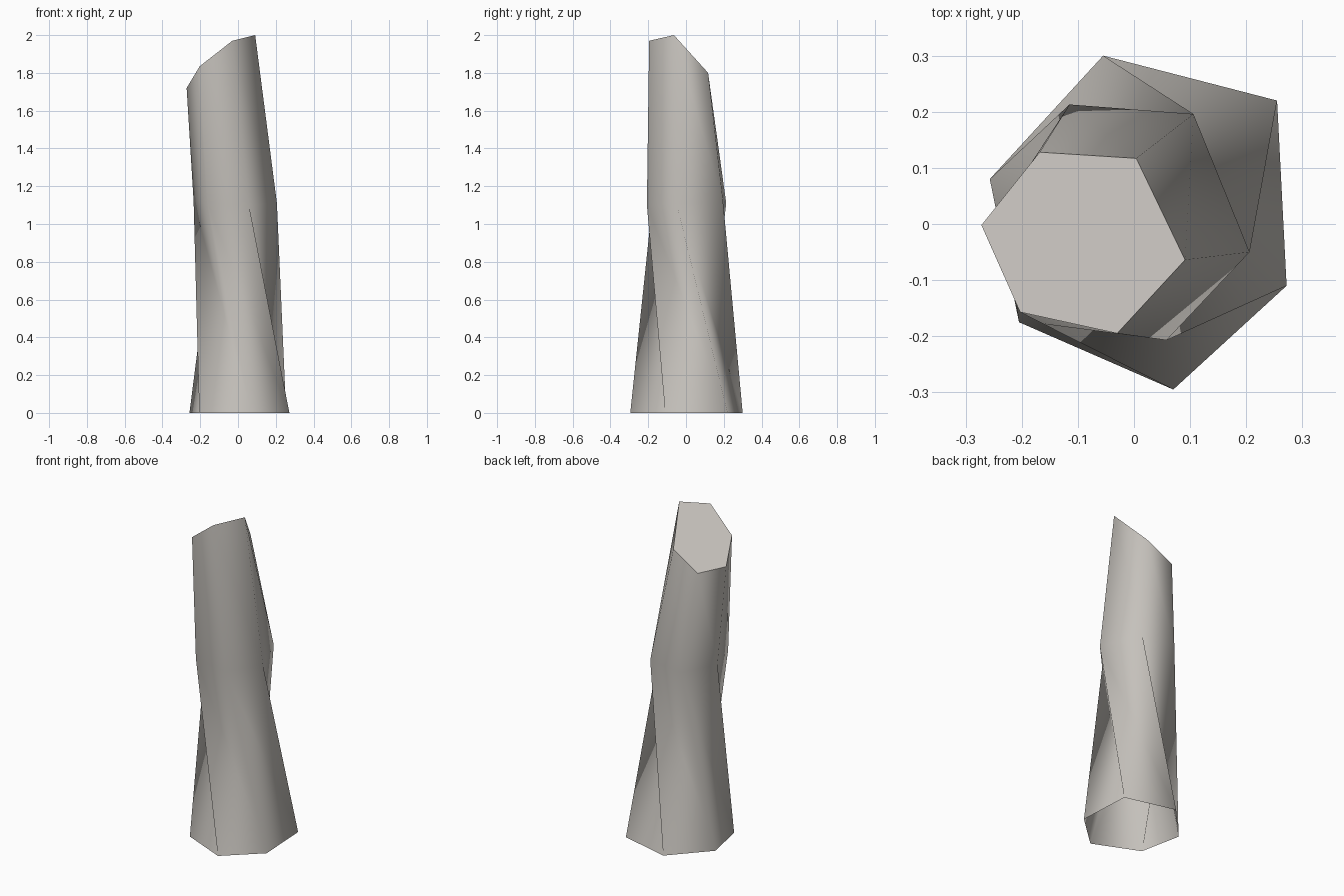
import bpy, bmesh

cube = bpy.data.objects.get("Cube")
if cube:
    bpy.data.objects.remove(cube, do_unlink=True)

# One weathered grey-brown colour
bark = bpy.data.materials.new("warm_grey")
bark.use_nodes = True
colour = (0.56, 0.535, 0.5, 1)
bark.diffuse_color = colour
bsdf = bark.node_tree.nodes["Principled BSDF"]
bsdf.inputs["Base Color"].default_value = colour
bsdf.inputs["Roughness"].default_value = 0.9

# Irregular six-sided cross-sections: open foot, bend, slanted cut.
# The foot starts one corner further round, which twists the lower half.
sections = [
    [(.255, .22, 0), (-.055, .3, 0), (-.257, .08, 0),
     (-.205, -.175, 0), (.07, -.295, 0), (.272, -.11, 0)],
    [(.206, -.05, 1.11), (.106, .196, 1.12), (-.115, .213, 1.11),
     (-.235, .03, 1.12), (-.162, -.178, 1.11), (.058, -.207, 1.1)],
    [(.091, -.064, 2), (.004, .117, 1.8), (-.168, .128, 1.7),
     (-.272, -.002, 1.72), (-.203, -.157, 1.835), (-.03, -.195, 1.97)],
]

bm = bmesh.new()
rings = [[bm.verts.new(p) for p in s] for s in sections]

# Twisted sides, each panel split along the same diagonal
for low, high in zip(rings, rings[1:]):
    for i in range(len(low)):
        j = (i + 1) % len(low)
        for tri in ((low[i], low[j], high[i]), (low[j], high[j], high[i])):
            bm.faces.new(tri).smooth = True

# Flat slanted cut with a crisp rim
cut = bm.faces.new(rings[-1])
cut.smooth = False
for edge in cut.edges:
    edge.smooth = False

mesh = bpy.data.meshes.new("trunk")
bm.to_mesh(mesh)
bm.free()
mesh.materials.append(bark)
trunk = bpy.data.objects.new("trunk", mesh)
bpy.context.collection.objects.link(trunk)
